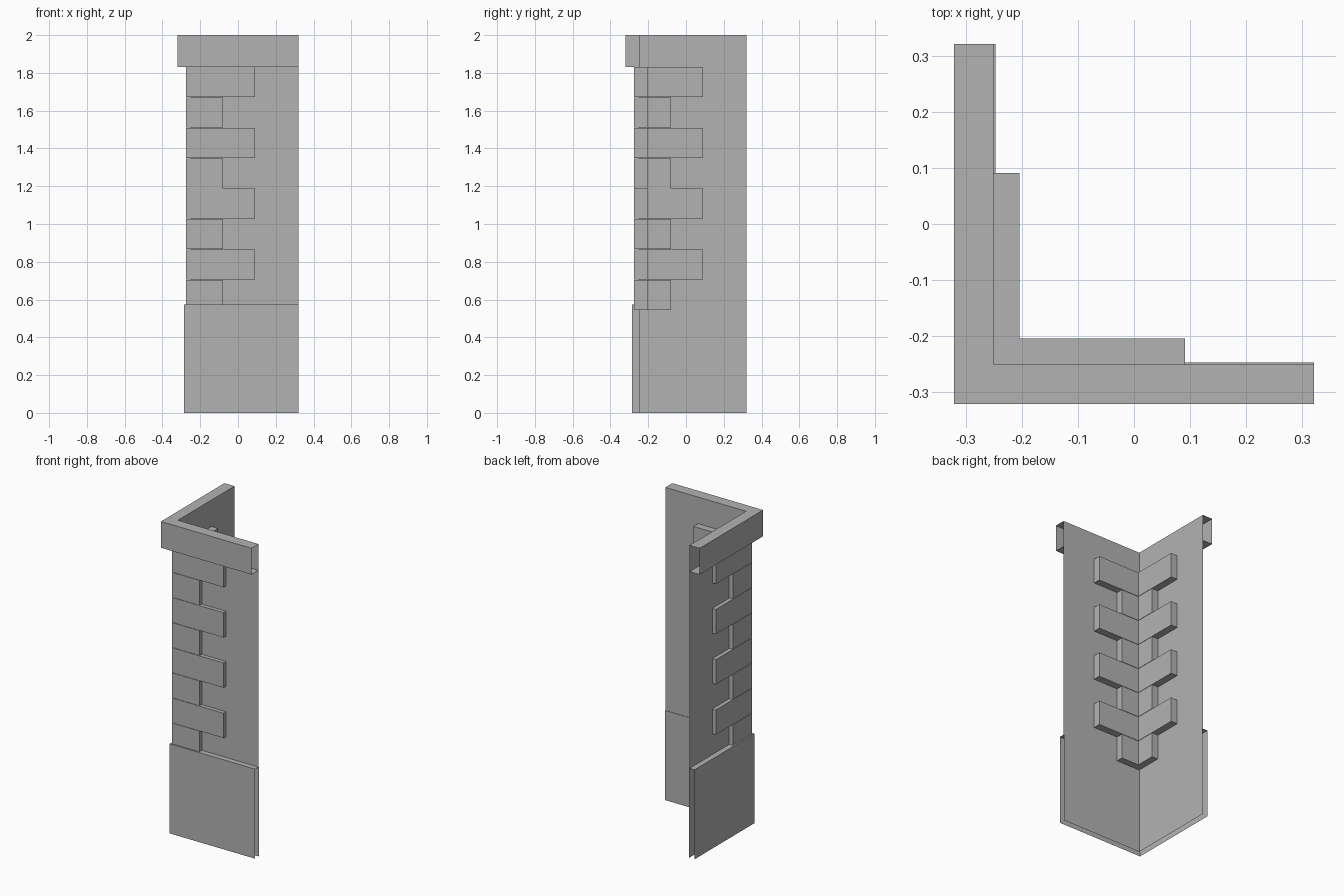
import bpy
import bmesh

cube = bpy.data.objects.get("Cube")
if cube:
    bpy.data.objects.remove(cube, do_unlink=True)

stone = bpy.data.materials.new("grey_stone")
stone.use_nodes = True
GREY = (0.45, 0.45, 0.45, 1)
stone.diffuse_color = GREY
stone.node_tree.nodes["Principled BSDF"].inputs["Base Color"].default_value = GREY

OUTER, ENDS, INNER = {0, 5}, {1, 4}, {2, 3}
ALL = OUTER | ENDS | INNER


def corner_piece(name, outer, inner, reach, bottom, top, sides=ALL, floor=True, lid=True):
    """L-shaped piece, mirrored about the corner diagonal, with chosen faces left open."""
    outline = [(outer, outer), (reach, outer), (reach, inner),
               (inner, inner), (inner, reach), (outer, reach)]
    bm = bmesh.new()
    low = [bm.verts.new((x, y, bottom)) for x, y in outline]
    high = [bm.verts.new((x, y, top)) for x, y in outline]
    for i in sorted(sides):
        j = (i + 1) % 6
        bm.faces.new((low[i], low[j], high[j], high[i]))
    if floor:
        bm.faces.new(low[::-1])
    if lid:
        bm.faces.new(high)
    loose = [v for v in bm.verts if not v.link_faces]
    bmesh.ops.delete(bm, geom=loose, context='VERTS')
    mesh = bpy.data.meshes.new(name)
    bm.to_mesh(mesh)
    bm.free()
    mesh.materials.append(stone)
    obj = bpy.data.objects.new(name, mesh)
    bpy.context.scene.collection.objects.link(obj)
    return obj


HALF = 0.321
WALL = -0.25
BASE_TOP, CAP_BOTTOM, CAP_TOP = 0.573, 1.832, 2.0

# Thin wall sheets
corner_piece("wall", -HALF, WALL, HALF, BASE_TOP, CAP_TOP, INNER, False, False)

# Base skirting, open at its ends and underneath
corner_piece("base", -0.285, -0.247, HALF, 0, BASE_TOP, OUTER | INNER, False, True)

# Top cornice, open at its ends
corner_piece("cornice", -HALF, WALL, HALF, CAP_BOTTOM, CAP_TOP, OUTER)

# Alternating short and long corner stones
COUNT, START = 8, 0.546
step = (CAP_BOTTOM - START) / COUNT
for n in range(COUNT):
    reach = 0.091 if n % 2 else -0.08
    z = START + n * step
    corner_piece(f"corner_stone_{n + 1}", -0.275, -0.204, reach, z, z + step - 0.002)
